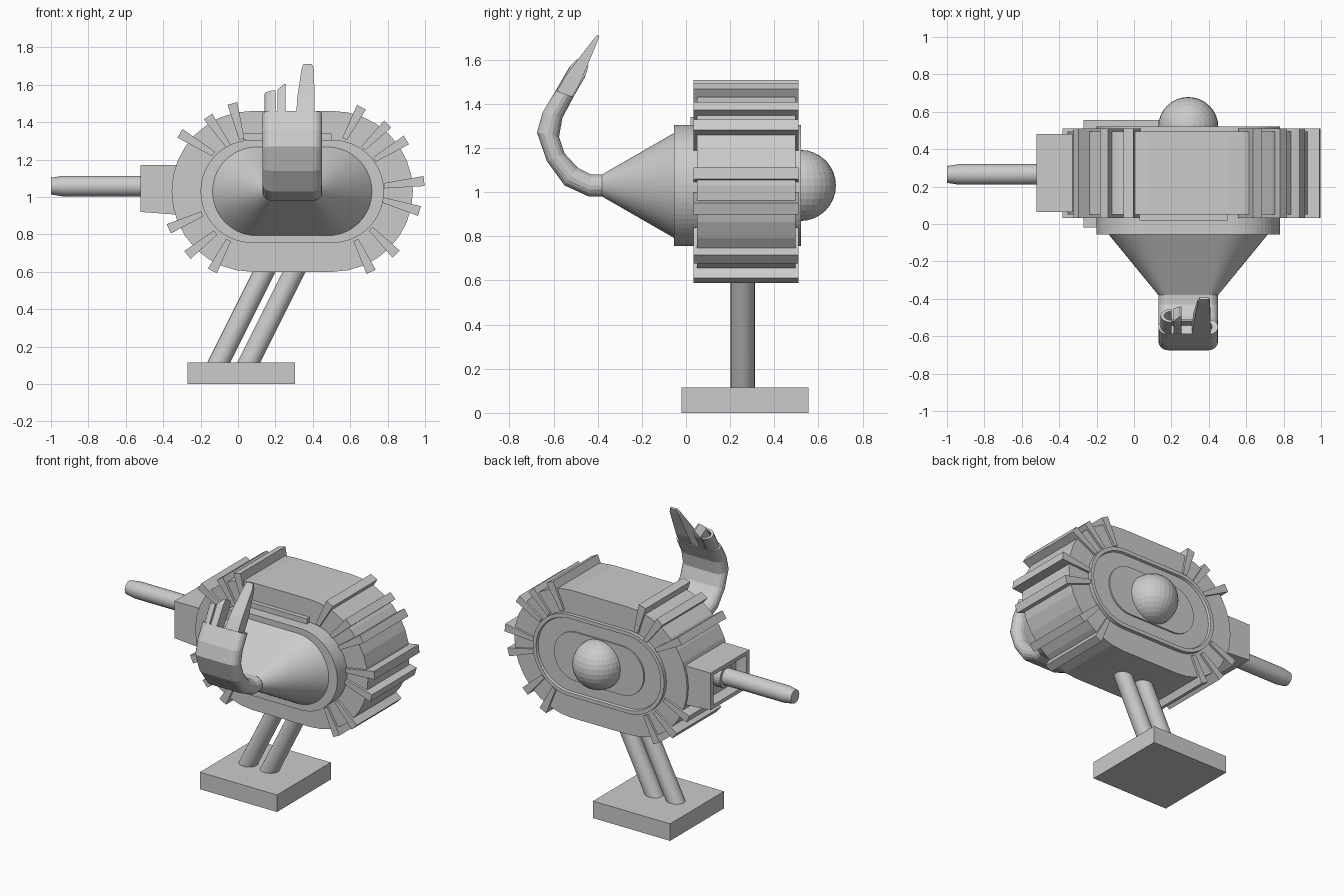
import bpy, bmesh, math
from mathutils import Vector

if "Cube" in bpy.data.objects:
    bpy.data.objects.remove(bpy.data.objects["Cube"])

CX, CZ = 0.29, 1.03


def mesh_object(name, bm):
    bmesh.ops.recalc_face_normals(bm, faces=bm.faces)
    me = bpy.data.meshes.new(name)
    bm.to_mesh(me)
    bm.free()
    ob = bpy.data.objects.new(name, me)
    bpy.context.collection.objects.link(ob)
    return ob


def loft(name, rings):
    """Skin a list of equal-length point rings and cap both ends."""
    bm = bmesh.new()
    vr = [[bm.verts.new(p) for p in r] for r in rings]
    n = len(vr[0])
    for a, b in zip(vr, vr[1:]):
        for i in range(n):
            j = (i + 1) % n
            bm.faces.new((a[i], a[j], b[j], b[i]))
    bm.faces.new(vr[0])
    bm.faces.new(vr[-1])
    return mesh_object(name, bm)


def oval(s, r, n):
    """Stadium outline: straight half-length s, end radius r."""
    pts = []
    for side, start in ((1, -90), (-1, 90)):
        for i in range(n + 1):
            a = math.radians(start + 180 * i / n)
            pts.append((side * s + r * math.cos(a), r * math.sin(a)))
    return pts


def oval_ring(s, r, y, n=16):
    return [(CX + u, y, CZ + v) for u, v in oval(s, r, n)]


def box(name, lo, hi):
    x0, y0, z0 = lo
    x1, y1, z1 = hi
    return loft(name, [[(x0, y0, z), (x1, y0, z), (x1, y1, z), (x0, y1, z)] for z in (z0, z1)])


def smooth(ob):
    bpy.ops.object.select_all(action='DESELECT')
    ob.select_set(True)
    bpy.context.view_layer.objects.active = ob
    bpy.ops.object.shade_smooth_by_angle(angle=math.radians(30))


# Main drum and the core running through it
loft("drum", [oval_ring(0.215, 0.43, y) for y in (0.05, 0.495)])
loft("core_housing", [
    oval_ring(0.20, 0.245, -0.055, 32), oval_ring(0.215, 0.275, -0.055, 32),
    oval_ring(0.215, 0.275, 0.52, 32), oval_ring(0.215, 0.25, 0.52, 32),
    oval_ring(0.215, 0.245, 0.505, 32)])
loft("rear_plate", [oval_ring(0.17, 0.165, y) for y in (0.49, 0.515)])
box("front_strip", (0.03, 0.02, 1.305), (0.50, 0.06, 1.34))

# Rear dome
bm = bmesh.new()
bmesh.ops.create_uvsphere(bm, u_segments=32, v_segments=16, radius=0.161)
bmesh.ops.translate(bm, verts=bm.verts, vec=(CX, 0.518, CZ))
mesh_object("rear_dome", bm)

# Radial ribs: outer tip and inner end in x, z
ribs = [(-0.03, 1.50, 0.02, 1.31), (-0.16, 1.43, -0.05, 1.27), (-0.31, 1.34, -0.13, 1.23),
        (-0.37, 0.83, -0.19, 0.91), (-0.27, 0.69, -0.12, 0.81), (-0.137, 0.605, -0.05, 0.77),
        (0.66, 1.48, 0.57, 1.31), (0.80, 1.39, 0.67, 1.26), (0.90, 1.305, 0.73, 1.20),
        (0.995, 1.085, 0.78, 1.06), (0.97, 0.925, 0.77, 0.985), (0.845, 0.695, 0.71, 0.83),
        (0.712, 0.60, 0.63, 0.77)]
for i, (tx, tz, ix, iz) in enumerate(ribs):
    d = Vector((tx - ix, tz - iz)).normalized()
    n = Vector((-d.y, d.x))
    t, b = Vector((tx, tz)), Vector((ix, iz))
    prof = [t + n * 0.027, t - n * 0.027, b - n * 0.014, b + n * 0.014]
    loft(f"rib_{i + 1}", [[(p.x, y, p.y) for p in prof] for y in (0.033, 0.51)])

# Front cone
loft("front_cone", [oval_ring(0.19, 0.24, -0.05, 32), oval_ring(0.11, 0.05, -0.38, 32)])

# Curved neck: outer and inner side points in y, z; open at the end
outer = [(-0.37, 0.98), (-0.44, 0.98), (-0.55, 1.03), (-0.63, 1.14), (-0.675, 1.27), (-0.65, 1.36), (-0.59, 1.46)]
inner = [(-0.37, 1.08), (-0.43, 1.08), (-0.49, 1.11), (-0.55, 1.175), (-0.575, 1.25), (-0.56, 1.335), (-0.51, 1.43)]
rings = []
for o, n in zip(outer, inner):
    o, n = Vector(o), Vector(n)
    c, h = (o + n) / 2, (n - o) / 2
    rings.append([(CX + u, *(c + h * (v / 0.05))) for u, v in oval(0.11, 0.05, 8)])
mid = Vector((CX, *c))
up = Vector((0, 0.5, 0.866))
nrm = Vector((0, 0.866, -0.5))
for depth in (0, 0.05):
    rings.append([mid + (Vector(p) - mid) * 0.8 - up * depth for p in rings[6]])
loft("neck", rings)


# Prongs at the neck tip: x0, x1, height and half thickness per section
def prong(name, sections):
    loft(name, [[mid + up * h + nrm * (t * k) + Vector((x - CX, 0, 0))
                 for x, k in ((x0, -1), (x1, -1), (x1, 1), (x0, 1))]
                for x0, x1, h, t in sections])


prong("tall_prong", [(0.31, 0.41, -0.05, 0.036), (0.317, 0.41, 0.08, 0.036),
                     (0.34, 0.405, 0.27, 0.012), (0.35, 0.395, 0.305, 0.006)])
prong("middle_prong", [(0.21, 0.255, -0.05, 0.04), (0.21, 0.255, 0.125, 0.04), (0.245, 0.255, 0.165, 0.03)])

# Half-round shell prong
arc = [math.radians(90 + 180 * i / 8) for i in range(9)]
prof = [(0.20 + 0.058 * math.cos(a), 0.042 * math.sin(a)) for a in arc]
prof += [(0.20 + 0.04 * math.cos(a), 0.028 * math.sin(a)) for a in reversed(arc)]
loft("shell_prong", [[mid + up * h + nrm * v + Vector((u - CX, 0, 0)) for u, v in prof]
                     for h in (-0.05, 0.12)])


# Side box with recessed end
def yz_ring(x, y0, y1, z0, z1):
    return [(x, y0, z0), (x, y1, z0), (x, y1, z1), (x, y0, z1)]


loft("side_box", [yz_ring(-0.28, 0.065, 0.48, 0.902, 1.17), yz_ring(-0.52, 0.065, 0.48, 0.92, 1.17),
                  yz_ring(-0.52, 0.095, 0.45, 0.945, 1.145), yz_ring(-0.44, 0.095, 0.45, 0.945, 1.145)])


# Round parts: circle sections
def circle(c, r, plane, n=24):
    pts = []
    for i in range(n):
        u, v = r * math.cos(math.tau * i / n), r * math.sin(math.tau * i / n)
        pts.append(Vector(c) + (Vector((0, u, v)) if plane == 'x' else Vector((u * 1.12, v, 0))))
    return pts


smooth(loft("side_barrel", [circle((x, 0.265, 1.058), r, 'x') for x, r in
                            ((-0.40, 0.055), (-0.935, 0.055), (-1.0, 0.045))]))
loft("barrel_collar", [circle((x, 0.265, 1.058), 0.075, 'x') for x in (-0.40, -0.49)])

# Slanted legs and base
for i, x in enumerate((-0.10, 0.06)):
    smooth(loft(f"leg_{i + 1}", [circle((x + dx, 0.257, z), 0.055, 'z')
                                 for dx, z in ((-0.015, 0.09), (0.28, 0.68))]))
box("base", (-0.27, -0.02, 0), (0.305, 0.555, 0.115))
